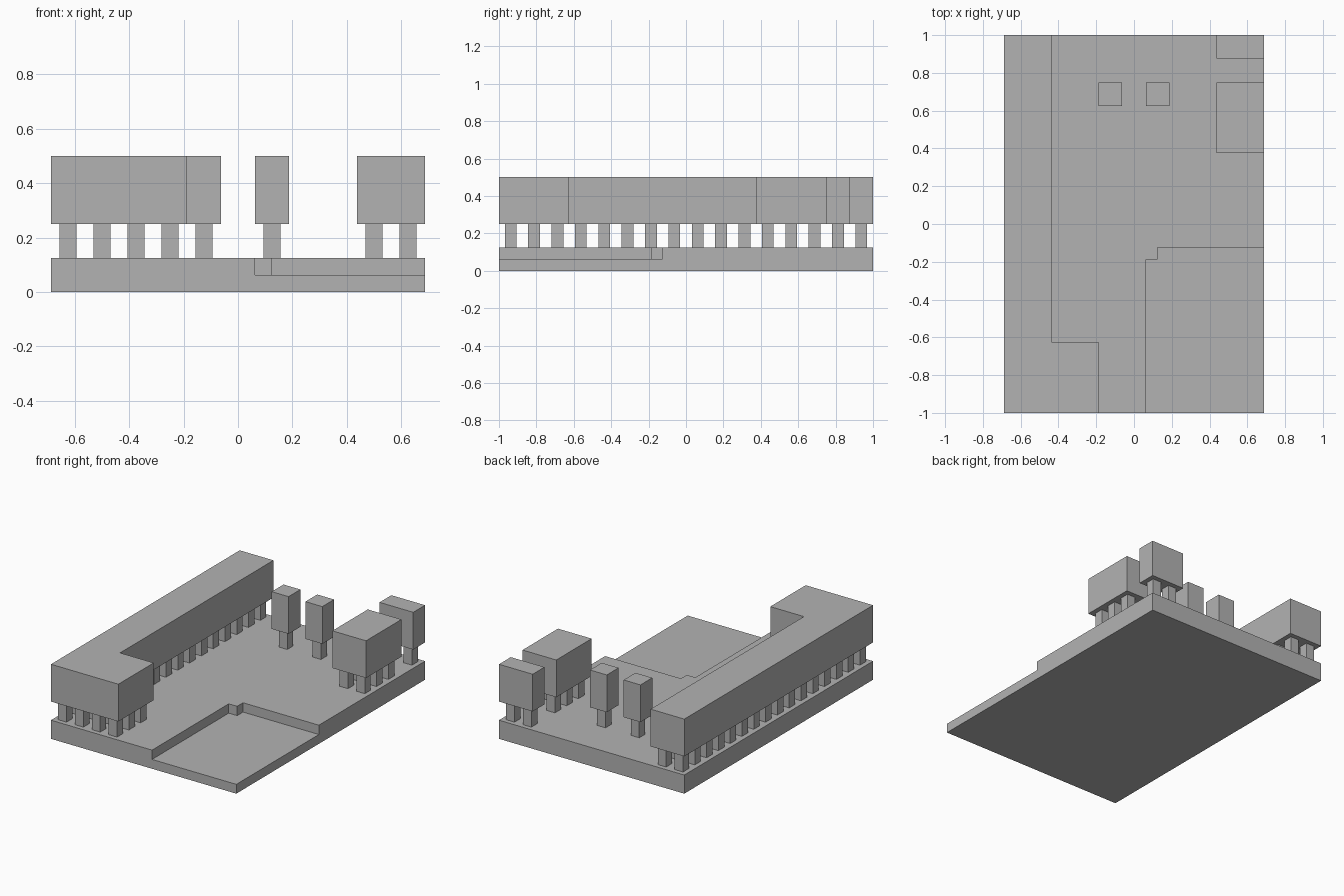
import bpy
import bmesh

default = bpy.data.objects.get("Cube")
if default:
    bpy.data.objects.remove(default, do_unlink=True)

U = 0.125                 # side of one grid cell
COLS, ROWS = 11, 16       # plan size in cells
FLOOR, CEILING, ROOF = U, 2 * U, 4 * U

grey = bpy.data.materials.new("plain grey")
grey.use_nodes = True
color = (0.45, 0.45, 0.45, 1)
grey.diffuse_color = color
grey.node_tree.nodes["Principled BSDF"].inputs["Base Color"].default_value = color


def add_prism(bm, outline, z0, z1):
    """Extrude a plan outline, given in cells from the front right corner."""
    verts = [bm.verts.new(((x - COLS / 2) * U, (y - ROWS / 2) * U, z0))
             for x, y in outline]
    face = bm.faces.new(verts)
    top = bmesh.ops.extrude_face_region(bm, geom=[face])["geom"]
    moved = [v for v in top if isinstance(v, bmesh.types.BMVert)]
    bmesh.ops.translate(bm, verts=moved, vec=(0, 0, z1 - z0))


def make_object(name, prisms):
    bm = bmesh.new()
    for outline, z0, z1 in prisms:
        add_prism(bm, outline, z0, z1)
    bmesh.ops.recalc_face_normals(bm, faces=bm.faces)
    mesh = bpy.data.meshes.new(name)
    bm.to_mesh(mesh)
    bm.free()
    mesh.materials.append(grey)
    obj = bpy.data.objects.new(name, mesh)
    bpy.context.collection.objects.link(obj)
    return obj


def rect(x0, y0, x1, y1):
    return [(x0, y0), (x1, y0), (x1, y1), (x0, y1)]


# Ground slab with a sunken corner that has a small stepped notch
base = make_object("base_slab", [(rect(0, 0, COLS, ROWS), 0, FLOOR)])
pit = [(6, -1), (12, -1), (12, 7), (6.5, 7), (6.5, 6.5), (6, 6.5)]
cutter = make_object("sunken_corner_cutter", [(pit, U / 2, 2 * U)])
cutter.hide_render = True
cutter.hide_viewport = True
cutter.display_type = 'WIRE'
cut = base.modifiers.new("sunken_corner", 'BOOLEAN')
cut.operation = 'DIFFERENCE'
cut.solver = 'EXACT'
cut.object = cutter

# Raised blocks: name, plan outline, and the rectangles of cells they cover
blocks = [
    ("long_wing", [(0, 0), (4, 0), (4, 3), (2, 3), (2, 16), (0, 16)],
     [(0, 0, 4, 3), (0, 3, 2, 16)]),
]
for name, area in [("right_tower", (4, 13, 5, 14)),
                   ("left_tower", (6, 13, 7, 14)),
                   ("side_block", (9, 11, 11, 14)),
                   ("back_block", (9, 15, 11, 16))]:
    blocks.append((name, rect(*area), [area]))

for name, outline, areas in blocks:
    make_object(name, [(outline, CEILING, ROOF)])
    # One square stilt under the middle of every cell
    stilts = []
    for x0, y0, x1, y1 in areas:
        for i in range(x0, x1):
            for j in range(y0, y1):
                plan = rect(i + 0.25, j + 0.25, i + 0.75, j + 0.75)
                stilts.append((plan, FLOOR, CEILING))
    make_object(name + "_stilts", stilts)
